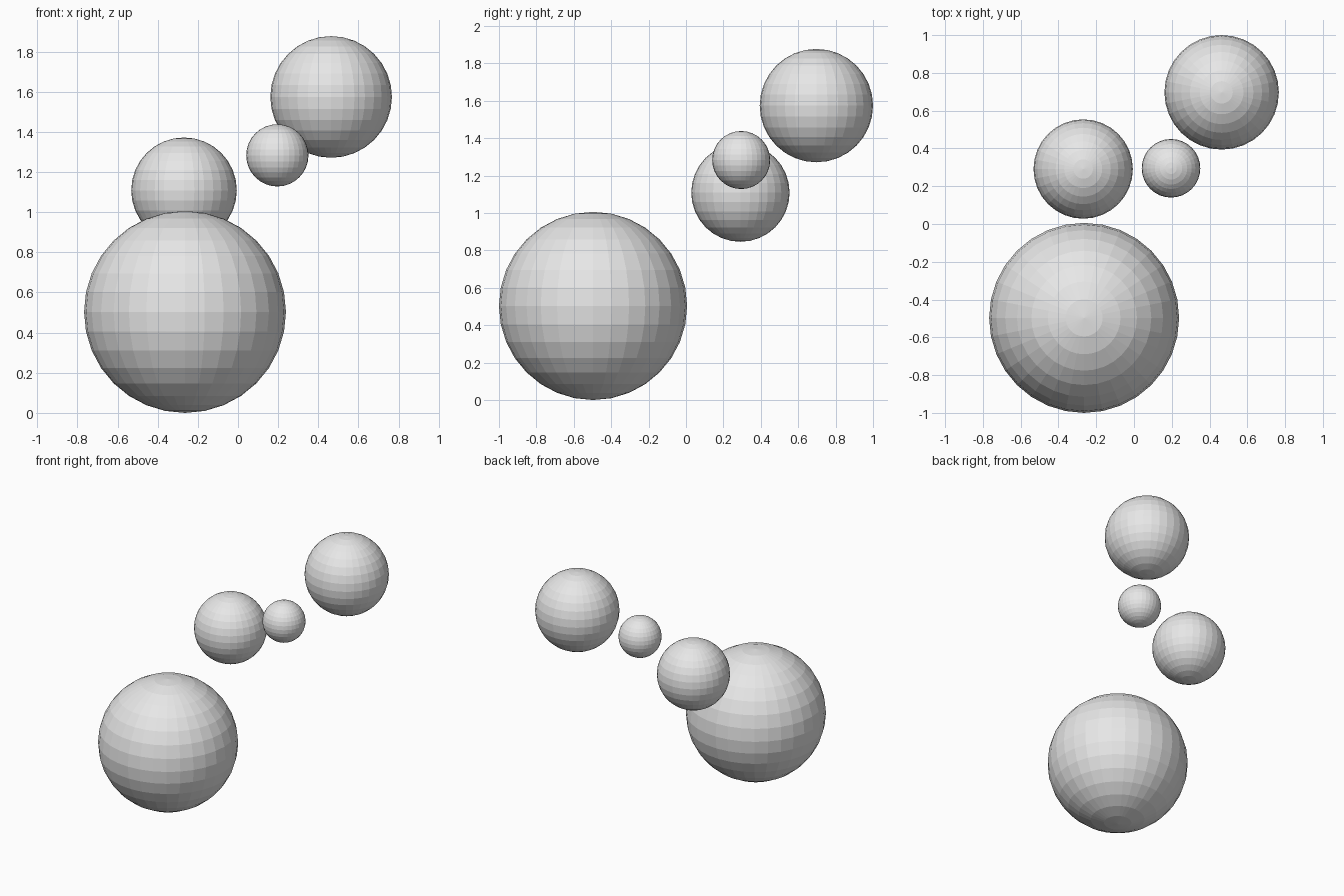
import bpy

if "Cube" in bpy.data.objects:
    bpy.data.objects.remove(bpy.data.objects["Cube"])

# One plain grey for every ball
grey = bpy.data.materials.new("light_grey")
grey.diffuse_color = (0.8, 0.8, 0.8, 1.0)
grey.use_nodes = True
grey.node_tree.nodes["Principled BSDF"].inputs["Base Color"].default_value = grey.diffuse_color


def ball(name, radius, centre):
    """Flat-faced sphere with vertical poles."""
    bpy.ops.mesh.primitive_uv_sphere_add(
        segments=32, ring_count=16, radius=radius, location=centre)
    obj = bpy.context.object
    obj.name = name
    obj.data.materials.append(grey)
    bpy.ops.object.shade_flat()
    return obj


# Chain of four balls, rising from front to back
ball("large_ball", 0.503, (-0.264, -0.497, 0.503))
ball("middle_ball", 0.263, (-0.269, 0.291, 1.109))
ball("small_ball", 0.155, (0.196, 0.295, 1.283))
ball("upper_ball", 0.303, (0.464, 0.697, 1.574))
